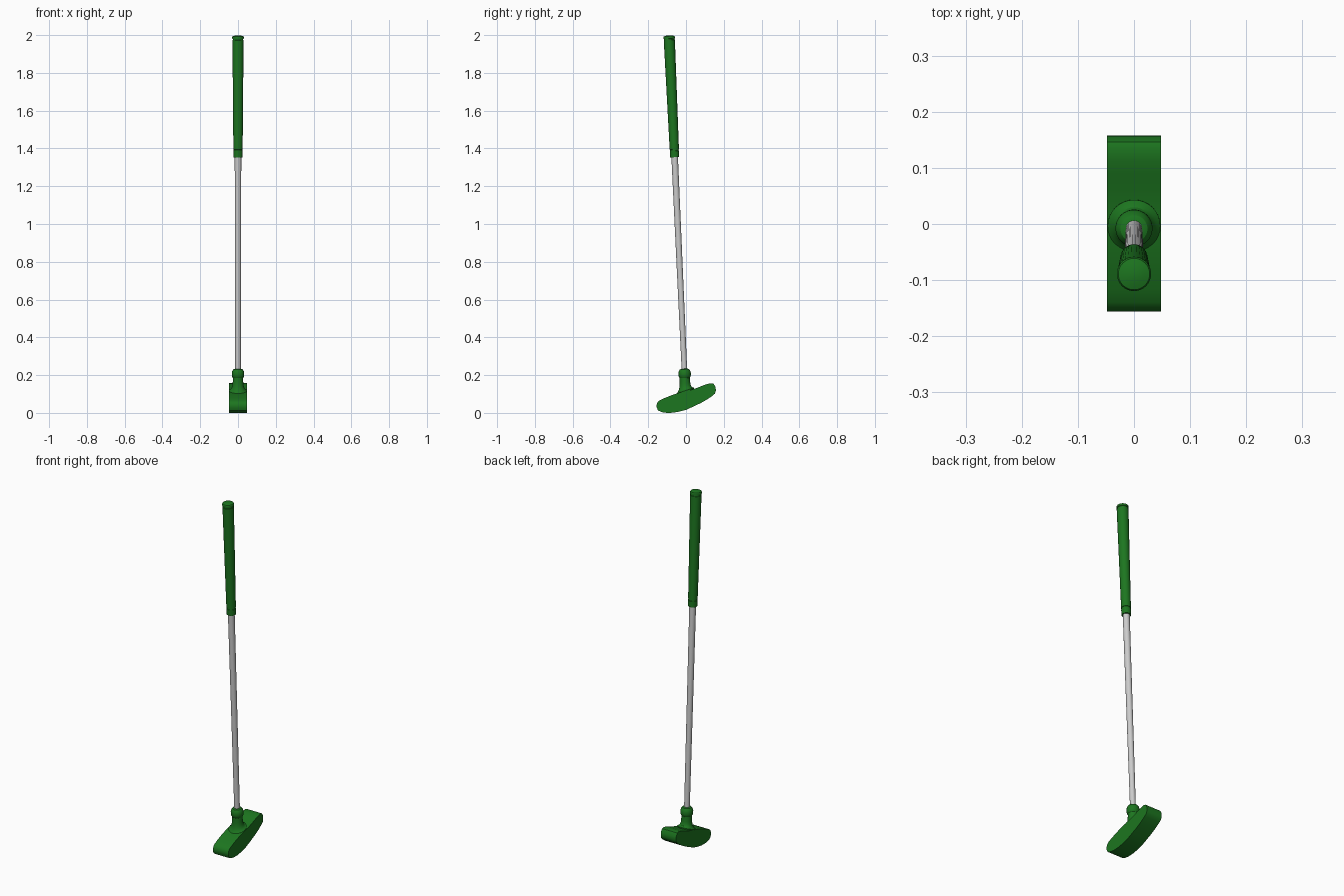
import bpy, bmesh, math

if "Cube" in bpy.data.objects:
    bpy.data.objects.remove(bpy.data.objects["Cube"])

def material(name, colour):
    m = bpy.data.materials.new(name)
    m.diffuse_color = colour
    m.use_nodes = True
    m.node_tree.nodes["Principled BSDF"].inputs["Base Color"].default_value = m.diffuse_color
    return m

green = material("green", (0.012, 0.18, 0.014, 1))
TILT = math.radians(2.62)

def finish(name, bm, mat=None, angle=30):
    bmesh.ops.recalc_face_normals(bm, faces=bm.faces)
    me = bpy.data.meshes.new(name)
    bm.to_mesh(me)
    bm.free()
    ob = bpy.data.objects.new(name, me)
    bpy.context.collection.objects.link(ob)
    if mat:
        me.materials.append(mat)
    bpy.ops.object.select_all(action='DESELECT')
    ob.select_set(True)
    bpy.context.view_layer.objects.active = ob
    bpy.ops.object.shade_smooth_by_angle(angle=math.radians(angle))
    return ob

def lathe(name, profile, mat=None, sides=32):
    """Turned part on the leaning club axis; profile = (radius, height, slope across y)."""
    bm = bmesh.new()
    rings = []
    for p in profile:
        r, z = p[:2]
        slope = p[2] if len(p) > 2 else 0
        ring = []
        for i in range(sides):
            a = 2 * math.pi * i / sides
            y = r * math.sin(a)
            ring.append(bm.verts.new((r * math.cos(a), y, z + slope * y)))
        rings.append(ring)
    for lo, hi in zip(rings, rings[1:]):
        for i in range(sides):
            j = (i + 1) % sides
            bm.faces.new((lo[i], lo[j], hi[j], hi[i]))
    bm.faces.new(rings[0][::-1])
    bm.faces.new(rings[-1])
    ob = finish(name, bm, mat)
    ob.rotation_euler.x = TILT
    ob.location.y = 0.002
    return ob

# Head: side outline extruded across x
outline = [(-0.155, 0.028), (-0.148, 0.016), (-0.128, 0.007), (-0.10, 0.003),
           (-0.07, 0.004), (-0.035, 0.010), (0.0, 0.019), (0.04, 0.034),
           (0.08, 0.053), (0.115, 0.073), (0.14, 0.090), (0.153, 0.102),
           (0.158, 0.116), (0.157, 0.136), (0.146, 0.154), (0.135, 0.157),
           (0.112, 0.153), (0.09, 0.145), (0.06, 0.133), (0.03, 0.123),
           (0.0, 0.116), (-0.04, 0.106), (-0.08, 0.092), (-0.115, 0.078),
           (-0.14, 0.066), (-0.151, 0.056), (-0.156, 0.042)]
bm = bmesh.new()
side = bm.faces.new([bm.verts.new((-0.048, y, z - 0.003 * (z < 0.02))) for y, z in outline])
new = bmesh.ops.extrude_face_region(bm, geom=[side])["geom"]
bmesh.ops.translate(bm, vec=(0.096, 0, 0), verts=[v for v in new if isinstance(v, bmesh.types.BMVert)])
finish("club_head", bm, green)

# Hosel: flared foot following the head slope, neck and rounded collar
lathe("hosel", [(0.047, 0.100, 0.29), (0.047, 0.118, 0.29), (0.040, 0.123, 0.26),
                (0.034, 0.131, 0.18), (0.030, 0.143, 0.08), (0.028, 0.158),
                (0.027, 0.185), (0.031, 0.191), (0.033, 0.200), (0.033, 0.212),
                (0.030, 0.223), (0.024, 0.231), (0.016, 0.234)], green)

# Shaft
lathe("shaft", [(0.0145, 0.20), (0.0175, 1.40)])

# Grip: tapered, with a groove near each end and a domed cap
lathe("grip", [(0.016, 1.355), (0.024, 1.355), (0.0245, 1.388), (0.0225, 1.389),
               (0.0225, 1.395), (0.0245, 1.396), (0.0295, 1.976), (0.0275, 1.977),
               (0.0275, 1.982), (0.0305, 1.983), (0.0305, 1.992), (0.028, 1.996),
               (0.018, 1.999), (0.006, 2.001)], green)
